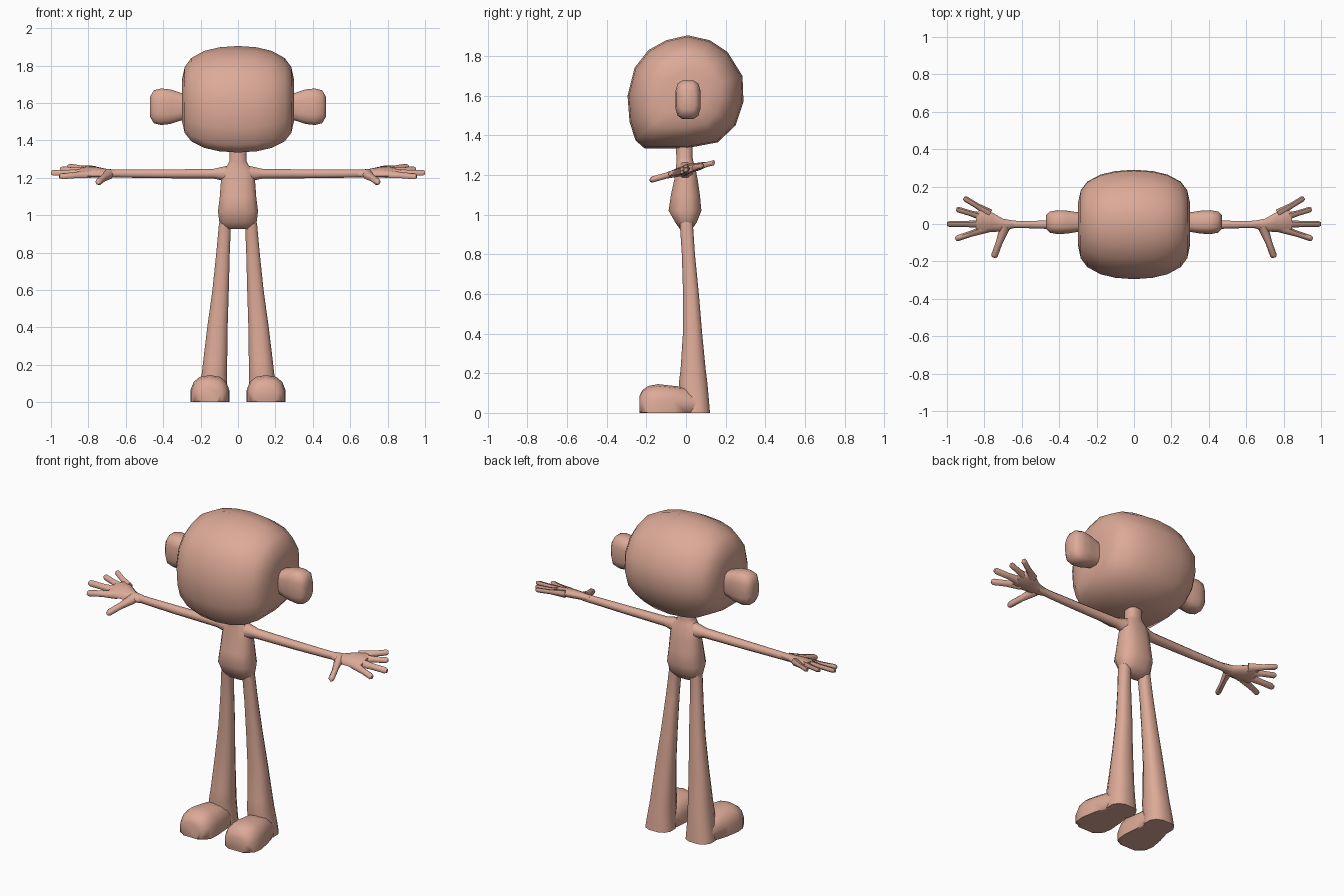
import bpy
import bmesh
import math
from mathutils import Vector

default_cube = bpy.data.objects.get("Cube")
if default_cube:
    bpy.data.objects.remove(default_cube, do_unlink=True)

# One skin colour for the whole figure
SKIN = (0.72, 0.40, 0.31, 1)
skin = bpy.data.materials.new("skin")
skin.use_nodes = True
skin.diffuse_color = SKIN
skin.node_tree.nodes["Principled BSDF"].inputs["Base Color"].default_value = SKIN


def bridge(name, rings, mirror=False):
    """Join a row of equal rings into one closed, smooth shaded mesh."""
    bm = bmesh.new()
    loops = [[bm.verts.new(point) for point in ring] for ring in rings]
    for lower, upper in zip(loops, loops[1:]):
        count = len(lower)
        for i in range(count):
            j = (i + 1) % count
            bm.faces.new((lower[i], lower[j], upper[j], upper[i]))
    bm.faces.new(loops[0])
    bm.faces.new(loops[-1])
    bmesh.ops.recalc_face_normals(bm, faces=bm.faces)
    mesh = bpy.data.meshes.new(name)
    bm.to_mesh(mesh)
    bm.free()
    mesh.materials.append(skin)
    part = bpy.data.objects.new(name, mesh)
    bpy.context.collection.objects.link(part)
    bpy.ops.object.select_all(action="DESELECT")
    part.select_set(True)
    bpy.context.view_layer.objects.active = part
    bpy.ops.object.shade_smooth_by_angle(angle=math.radians(62))
    if mirror:
        part.modifiers.new("Mirror", "MIRROR")
    return part


def soft(value, power):
    """Round or square off a cosine to shape a superellipse."""
    return math.copysign(abs(value) ** (2 / power), value)


def loft(name, axis, stations, sides=12, power=2.0, mirror=False, adjust=None):
    """Each station: place along the axis, two centres, two half sizes."""
    rings = []
    for along, center_a, center_b, half_a, half_b in stations:
        ring = []
        for i in range(sides):
            angle = math.tau * (i + 0.5) / sides
            point = [center_a + half_a * soft(math.cos(angle), power),
                     center_b + half_b * soft(math.sin(angle), power)]
            point.insert("xyz".index(axis), along)
            ring.append(adjust(point) if adjust else point)
        rings.append(ring)
    return bridge(name, rings, mirror)


def finger(name, start, end, thick, thin):
    """Tapered six sided rod with a rounded tip, lying in the hand plane."""
    start, end = Vector(start), Vector(end)
    direction = (end - start).normalized()
    side = direction.cross(Vector((0, 0, 1))).normalized()
    up = side.cross(direction)
    rings = []
    for part, scale in ((0, thick), (0.5, thin), (0.93, thin), (1, thin * 0.6)):
        center = start.lerp(end, part)
        ring = []
        for i in range(6):
            angle = math.tau * i / 6
            offset = side * math.cos(angle) + up * math.sin(angle)
            ring.append(tilt(center + offset * scale))
        rings.append(ring)
    bridge(name, rings, mirror=True)


def tilt(point):
    """Slope the hand so that the thumb side hangs lower."""
    x, y, z = point
    return (x, y, z + 0.25 * y)


def ground(point):
    """Flatten the sole against the floor."""
    return (point[0], point[1], max(point[2], 0))


# Head: side profile scaled across the width
profile = [(-0.21, 1.335), (0, 1.335), (0.16, 1.365), (0.25, 1.45), (0.29, 1.57),
           (0.285, 1.7), (0.21, 1.82), (0.12, 1.88), (0.01, 1.905), (-0.1, 1.88),
           (-0.19, 1.83), (-0.26, 1.74), (-0.295, 1.6), (-0.285, 1.47), (-0.255, 1.375)]
widths = [(0, 1), (0.1, 0.975), (0.18, 0.91), (0.25, 0.78), (0.285, 0.62), (0.3, 0.38)]
slices = [(-x, scale) for x, scale in reversed(widths[1:])] + widths
MIDDLE = 1.61
bridge("head", [[(x, y * scale, MIDDLE + (z - MIDDLE) * scale) for y, z in profile]
                for x, scale in slices])

# Ears
loft("ears", "x", [
    (0.27, 0.01, 1.58, 0.055, 0.07), (0.31, 0.01, 1.58, 0.055, 0.077),
    (0.36, 0.01, 1.58, 0.063, 0.094), (0.41, 0.01, 1.58, 0.065, 0.1),
    (0.45, 0.01, 1.58, 0.058, 0.09), (0.47, 0.01, 1.58, 0.038, 0.055),
], power=3.2, mirror=True)

# Torso and neck
loft("torso", "z", [
    (0.925, 0, 0, 0.07, 0.03), (0.96, 0, 0, 0.102, 0.055),
    (1.02, 0, -0.005, 0.11, 0.085), (1.1, 0, -0.003, 0.1, 0.075),
    (1.18, 0, 0, 0.094, 0.06), (1.24, 0, -0.002, 0.085, 0.05),
    (1.265, 0, -0.005, 0.06, 0.044), (1.29, 0, -0.008, 0.046, 0.042),
    (1.38, 0, -0.008, 0.046, 0.044),
], power=2.6)

# Arms with flared shoulders
loft("arms", "x", [
    (0.05, -0.003, 1.22, 0.045, 0.05), (0.09, -0.003, 1.222, 0.037, 0.038),
    (0.13, -0.004, 1.222, 0.03, 0.028), (0.4, -0.004, 1.221, 0.026, 0.025),
    (0.6, -0.003, 1.222, 0.02, 0.023), (0.69, 0, 1.224, 0.023, 0.021),
], sides=8, mirror=True)

# Palms
loft("palms", "x", [
    (0.64, -0.002, 1.224, 0.02, 0.02), (0.7, -0.006, 1.225, 0.036, 0.023),
    (0.76, 0.01, 1.228, 0.055, 0.026), (0.81, 0.016, 1.228, 0.069, 0.024),
    (0.845, 0.008, 1.228, 0.055, 0.017),
], sides=10, mirror=True, adjust=tilt)

# Fingers and thumbs
HAND = 1.227
finger("back_fingers", (0.77, 0.055, HAND), (0.91, 0.14, HAND), 0.024, 0.015)
finger("second_fingers", (0.8, 0.035, HAND), (0.95, 0.08, HAND), 0.022, 0.015)
finger("middle_fingers", (0.81, 0, HAND), (1, 0, HAND), 0.022, 0.016)
finger("front_fingers", (0.79, -0.025, HAND), (0.955, -0.08, HAND), 0.023, 0.016)
finger("thumbs", (0.69, -0.015, HAND - 0.003), (0.75, -0.18, HAND - 0.007), 0.028, 0.018)

# Legs running down to the heels
loft("legs", "z", [
    (0, 0.135, 0.05, 0.085, 0.073), (0.06, 0.133, 0.046, 0.078, 0.072),
    (0.15, 0.127, 0.036, 0.069, 0.074), (0.22, 0.122, 0.036, 0.066, 0.065),
    (0.4, 0.11, 0.033, 0.056, 0.05), (0.6, 0.093, 0.025, 0.045, 0.041),
    (0.8, 0.08, 0.012, 0.037, 0.034), (0.95, 0.07, 0.002, 0.033, 0.034),
    (1, 0.06, 0, 0.033, 0.04),
], power=2.5, mirror=True)

# Shoe shaped feet
loft("feet", "y", [
    (0.07, 0.137, 0.03, 0.07, 0.05), (0, 0.14, 0.03, 0.085, 0.1),
    (-0.06, 0.146, 0.03, 0.096, 0.106), (-0.14, 0.15, 0.03, 0.106, 0.115),
    (-0.19, 0.15, 0.03, 0.1, 0.106), (-0.22, 0.15, 0.03, 0.085, 0.085),
    (-0.235, 0.15, 0.03, 0.06, 0.055),
], sides=14, power=2.5, mirror=True, adjust=ground)
